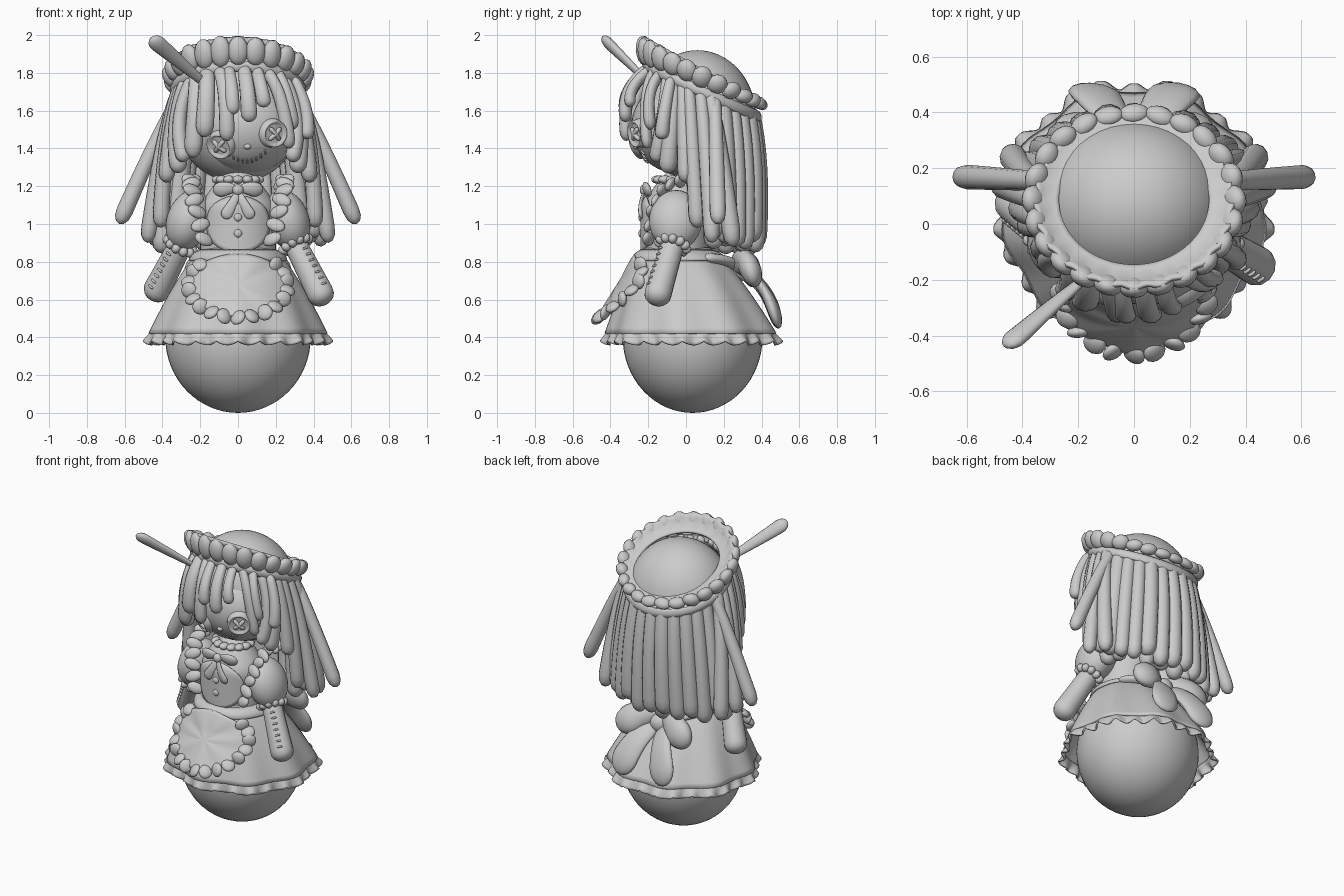
import bpy, bmesh, random
from math import sin, cos, pi, sqrt, radians
from mathutils import Vector as V, Matrix

random.seed(4)
if "Cube" in bpy.data.objects:
    bpy.data.objects.remove(bpy.data.objects["Cube"])

grey = bpy.data.materials.new("light_grey")
grey.use_nodes = True
grey.diffuse_color = (0.6, 0.6, 0.6, 1)
grey.node_tree.nodes["Principled BSDF"].inputs["Base Color"].default_value = (0.6, 0.6, 0.6, 1)


def finish(name, bm):
    bmesh.ops.remove_doubles(bm, verts=bm.verts, dist=0.0003)
    bmesh.ops.recalc_face_normals(bm, faces=bm.faces)
    mesh = bpy.data.meshes.new(name)
    bm.to_mesh(mesh)
    bm.free()
    mesh.materials.append(grey)
    mesh.polygons.foreach_set("use_smooth", [True] * len(mesh.polygons))
    obj = bpy.data.objects.new(name, mesh)
    bpy.context.collection.objects.link(obj)
    return obj


def surface(name, f, nu=48, nv=16, thick=0, bm=None):
    """Grid wrapped in u, open in v; f(u, v) gives the point."""
    own = bm is None
    bm = bm or bmesh.new()
    rows = [[bm.verts.new(f(i / nu, j / nv)) for i in range(nu)] for j in range(nv + 1)]
    for a, b in zip(rows, rows[1:]):
        for i in range(nu):
            k = (i + 1) % nu
            bm.faces.new((a[i], a[k], b[k], b[i]))
    if own:
        obj = finish(name, bm)
        if thick:
            mod = obj.modifiers.new("thickness", "SOLIDIFY")
            mod.thickness, mod.offset = thick, 0


def tube(bm, a, b, c, r, flat=1.0, root=0.7, side=None):
    """Rounded, tapering strand along a bent path."""
    a, b, c = V(a), V(b), V(c)

    def f(u, v):
        t = 0.5 - 0.5 * cos(pi * v)
        p = a * (1 - t) ** 2 + b * 2 * t * (1 - t) + c * t * t
        d = ((b - a) * (1 - t) + (c - b) * t).normalized()
        s = d.cross(V(side or (0.1, 0.9, 0.2))).normalized()
        n = s.cross(d)
        e = (c - a).length
        cap = max(0, 1 - min(t, 1 - t) * e / r)
        w = r * (root + (1 - root) * t) * sqrt(max(0, 1 - cap * cap))
        return p + (s * cos(2 * pi * u) + n * flat * sin(2 * pi * u)) * w
    surface("", f, 12, 18, bm=bm)


def tubes(name, items):
    bm = bmesh.new()
    for it in items:
        tube(bm, *it)
    finish(name, bm)


def blobs(name, items, seg=14):
    """Ellipsoids: (centre, radii, first axis, second axis)."""
    bm = bmesh.new()
    for c, r, *ax in items:
        x = V(ax[0]).normalized() if ax else V((1, 0, 0))
        z = x.cross(V(ax[1])).normalized() if ax else V((0, 0, 1))
        y = z.cross(x)
        rot = Matrix((x, y, z)).transposed().to_4x4()
        m = Matrix.Translation(V(c)) @ rot @ Matrix.Diagonal((*r, 1))
        bmesh.ops.create_uvsphere(bm, u_segments=seg, v_segments=seg * 2 // 3, radius=1, matrix=m)
    finish(name, bm)


# Round base, torso, head
blobs("round_base", [((0, 0.035, 0.4), (0.385, 0.37, 0.4))], 48)


def torso(a, z, off=0.0):
    w = min(1, max(0, (1.3 - z) / 0.2)) ** 0.6
    return V(((0.2 * w + off) * sin(a), -0.05 - (0.175 * w + off) * cos(a), z))


surface("torso", lambda u, v: torso(2 * pi * u, 0.78 + 0.5 * v))
blobs("hair_cap", [((0, 0.06, 1.57), (0.335, 0.31, 0.35))], 48)
FC, FR = V((0.04, -0.03, 1.515)), V((0.28, 0.26, 0.25))
blobs("face", [(FC, FR)], 40)


def on_face(x, z, off=0.0):
    dx, dz = (x - FC.x) / FR.x, (z - FC.z) / FR.z
    d = V((dx, -sqrt(max(0, 1 - dx * dx - dz * dz)), dz))
    n = V((d.x / FR.x, d.y / FR.y, d.z / FR.z)).normalized()
    return V((FC.x + d.x * FR.x, FC.y + d.y * FR.y, FC.z + d.z * FR.z)) + n * off, n


# Button eyes with cross stitches, stitched mouth, nose
for label, x, z in (("right", -0.09, 1.42), ("left", 0.185, 1.48)):
    p, n = on_face(x, z, 0.005)
    sx = n.cross(V((0, 0, 1))).normalized()
    sy = n.cross(sx)

    def button(u, v, p=p, n=n, sx=sx, sy=sy):
        h = -0.02 if v == 0 else 0.025 if v < 0.3 else 0.012
        return p + n * h + (sx * cos(2 * pi * u) + sy * sin(2 * pi * u)) * 0.078 * (1 - v)
    surface(label + "_button_eye", button, 28, 10)
    cross = []
    for k in (-1, 1):
        d = (sx + sy * k) * 0.032
        cross.append((p - d + n * 0.012, p + n * 0.035, p + d + n * 0.012, 0.012, 1, 1))
    tubes(label + "_eye_stitches", cross)
mouth = []
for i in range(9):
    x = -0.05 + i * 0.024
    z = 1.335 + 4.5 * (x - 0.04) ** 2
    a, c = on_face(x, z + 0.012, 0.002)[0], on_face(x + 0.004, z - 0.012, 0.002)[0]
    mouth.append((a, (a + c) / 2 + V((0, -0.006, 0)), c, 0.005, 1, 1, (1, 0, 0)))
tubes("mouth_stitches", mouth)
blobs("nose", [(on_face(0.05, 1.41)[0], (0.02, 0.015, 0.015))])


# Ruffled head band, tilted back
def halo(a, s=1.0, up=0.0):
    x, y = 0.345 * s * sin(a), -0.3 * s * cos(a)
    return V((x, 0.085 + y, 1.775 - 0.45 * y + up))


surface("head_band", lambda u, v: halo(2 * pi * u, 0.99 + 0.03 * sin(pi * v), -0.1 + 0.05 * v), 64, 5, 0.02)
surface("ruffle_lining", lambda u, v: halo(2 * pi * u, 0.78 + 0.26 * v + 0.02 * v * cos(48 * pi * u),
        0.005 + 0.035 * (1 + cos(2 * pi * u)) * v * v), 144, 6, 0.015)
lobes = []
for i in range(24):
    a = 2 * pi * i / 24
    h = 0.058 + 0.024 * cos(a) + random.uniform(-0.006, 0.006)
    out = V((sin(a), -cos(a), 0))
    lobes.append((halo(a, 1.04, 0.002), (h, 0.055, 0.038), V((0, 0, 1)) + out * (0.5 - 0.4 * cos(a)),
                  (cos(a), sin(a), 0.2 * (-1) ** i)))
blobs("head_ruffle", lobes)

# Rope hair: back curtain in two layers, side locks, fringe
back = []
for layer, n in ((0, 13), (1, 10)):
    for i in range(n):
        a = radians(100 + 160 * i / (n - 1))
        s = 1 - 0.17 * layer
        end = (0.41 * s * sin(a), 0.11 - 0.26 * s * cos(a), 0.82 + random.uniform(-0.04, 0.06) + 0.06 * abs(sin(a)))
        mid = (0.38 * s * sin(a), 0.1 - 0.305 * s * cos(a), 1.35)
        back.append((halo(a, 0.84 * s, -0.05), mid, end, 0.055 + random.uniform(-0.006, 0.006), 1, 0.85))
tubes("back_hair", back)
side_ends = [(104, 0.63, 0.17, 1.0, 0.045), (88, 0.48, 0.14, 0.9, 0.045), (75, 0.41, 0.06, 0.98, 0.045),
             (98, 0.44, 0.25, 0.88, 0.05), (68, 0.38, 0.0, 1.22, 0.045), (58, 0.31, -0.1, 1.27, 0.05),
             (48, 0.28, -0.16, 1.33, 0.042)]
locks = []
for s in (-1, 1):
    for deg, x, y, z, r in side_ends:
        root = halo(s * radians(deg), 0.92, -0.07)
        mid = V((s * (0.36 if x < 0.4 else 0.39), root.y * 0.7 + y * 0.3, 1.55))
        locks.append((root, mid, (s * x, y, z), r, 1, 0.7))
locks.append((halo(1.0, 1, -0.07), (0.39, -0.12, 1.6), (0.36, -0.13, 1.45), 0.04))
tubes("side_locks", locks)
fringe = []
for deg, x, z, r in ((-45, -0.24, 1.35, 0.05), (-32, -0.18, 1.46, 0.05), (-20, -0.06, 1.44, 0.042),
                     (-10, -0.03, 1.58, 0.04), (5, 0.06, 1.54, 0.045), (18, 0.14, 1.62, 0.04),
                     (26, 0.27, 1.4, 0.038), (40, 0.29, 1.5, 0.04)):
    tip = V((x, -0.32 + 1.6 * x * x, z))
    fringe.append((halo(radians(deg), 0.9, -0.06), (x * 0.9, tip.y - 0.04, 1.72), tip, r, 0.8, 0.8))
tubes("fringe", fringe)
tubes("stray_lock", [((-0.17, -0.19, 1.74), (-0.28, -0.28, 1.83), (-0.46, -0.44, 1.985), 0.048, 0.6, 0.4)])


# Pleated skirt, fuller at the back, and lace hem
def skirt(a, z, off=0.0, pleat=0.014):
    k = max(0, (0.86 - z) / 0.45)
    w = off + pleat * k * cos(9 * a)
    g = min(k, 1.3) ** 0.75
    return V(((0.185 + 0.28 * g + w) * sin(a), -0.05 + 0.085 * g - (0.175 + 0.275 * g + w) * cos(a), z))


surface("skirt", lambda u, v: skirt(2 * pi * u, 0.87 - 0.45 * v), 108, 16, 0.012)
surface("lace_hem", lambda u, v: skirt(2 * pi * u, 0.43 - v * (0.05 + 0.022 * abs(sin(26 * pi * u))),
        -0.008 + 0.02 * v * cos(52 * pi * u)), 234, 5, 0.01)
surface("waist_band", lambda u, v: skirt(2 * pi * u, 0.86 - 0.055 * v, 0.012 + 0.012 * sin(pi * v)), 48, 6, 0.012)


# Apron laid over the skirt, standing out at its scalloped edge
def apron(phi, rho, off):
    x, z = 0.255 * rho * sin(phi), 0.675 - 0.165 * rho * cos(phi)
    p, q = skirt(pi / 2, z, 0, 0), skirt(0, z, off + 0.22 * max(0, 0.72 - z), 0)
    return V((x, p.y + (q.y - p.y) * sqrt(max(0, 1 - (x / (p.x + 0.05)) ** 2)), z))


surface("apron", lambda u, v: apron(2 * pi * u, v, 0.03 + 0.006 * cos(14 * pi * u) * v), 64, 10, 0.012)
edge = []
for i in range(17):
    phi = radians(-130 + 260 * i / 16)
    p = apron(phi, 1.03, 0.035)
    edge.append((p, (0.045, 0.043, 0.022), apron(phi, 1.1, 0.035) - apron(phi, 0.9, 0.025),
                 apron(phi + 0.1, 1.04, 0.035 + 0.02 * (-1) ** i) - p))
blobs("apron_frill", edge)

# Bib with strap frills, collar, neck bow, buttons
surface("bib", lambda u, v: torso(0.9 * v * cos(2 * pi * u), 1.0 + 0.15 * v * sin(2 * pi * u), 0.012), 32, 8, 0.01)
straps = []
for s in (-1, 1):
    for i in range(9):
        t = i / 8
        p = V((s * (0.18 + 0.07 * sin(pi * t * 0.7)), -0.2 + 0.3 * t * t, 0.92 + 0.31 * sin(pi * t * 0.62)))
        straps.append((p, (0.055, 0.036, 0.022), (s, -0.4, 0.4 * (-1) ** i), (0, 0.4, 1)))
blobs("strap_frills", straps)
blobs("collar", [(torso(2 * pi * i / 14, 1.235, 0.01), (0.03, 0.035, 0.022)) for i in range(14)])
bow = []
for s in (-1, 1):
    bow.append(((0, -0.2, 1.18), (s * 0.05, -0.23, 1.2), (s * 0.13, -0.19, 1.17), 0.05, 0.5, 0.4))
    bow.append(((0, -0.22, 1.17), (s * 0.03, -0.25, 1.1), (s * 0.075, -0.235, 1.03), 0.035, 0.4, 0.5))
tubes("neck_bow", bow)
blobs("neck_bow_knot", [((0, -0.22, 1.18), (0.03, 0.025, 0.03))])
blobs("buttons", [((0, -0.238, z), (0.022, 0.014, 0.022)) for z in (0.95, 1.035)])

# Puffed sleeves, cuffs, arms (the right one swings back) and stitches
sleeves, arms, cuffs, stitches = [], [], [], []
for s, tip in ((1, V((0.465, -0.165, 0.575))), (-1, V((-0.455, 0.1, 0.6)))):
    wrist = V((s * 0.305, -0.05 + 0.12 * tip.y, 0.89))
    axis = (tip - wrist).normalized()
    sx = axis.cross(V((0, 1, 0))).normalized()
    sy = axis.cross(sx)
    sleeves.append(((s * 0.262, -0.055, 1.02), (0.165, 0.115, 0.14), (s * 0.35, -0.06, -1), (s, 0, 0)))
    arms.append((wrist - axis * 0.06, (wrist + tip) / 2, tip, 0.076, 1, 0.8))
    for i in range(11):
        a = 2 * pi * i / 11
        d = sx * cos(a) + sy * sin(a)
        cuffs.append((wrist + d * 0.072, (0.03, 0.028, 0.024), d, axis + d * 0.4 * (-1) ** i))
    seam = (V((s * 0.7, -1, 0)) - axis * axis.dot(V((s * 0.7, -1, 0)))).normalized()
    across = axis.cross(seam)
    for i in range(7):
        t = 0.15 + 0.1 * i
        p = wrist.lerp(tip, t) + seam * (0.063 + 0.01 * t)
        stitches.append((p - across * 0.016, p + seam * 0.008, p + across * 0.016, 0.006, 1, 1, seam))
blobs("sleeves", sleeves, 28)
tubes("arms", arms)
blobs("cuff_frills", cuffs, 10)
tubes("arm_stitches", stitches)

# Large bow draped on the back of the skirt
sash = []
for s in (-1, 1):
    sash.append(((0, 0.24, 0.77), (s * 0.14, 0.34, 0.85), (s * 0.25, 0.36, 0.68), 0.115, 0.6, 0.5))
    sash.append(((s * 0.02, 0.27, 0.76), (s * 0.1, 0.44, 0.7), (s * 0.17, 0.49, 0.45), 0.11, 0.35, 0.5))
    sash.append(((s * 0.19, 0.08, 0.82), (s * 0.14, 0.22, 0.82), (0, 0.26, 0.77), 0.05, 0.6, 0.9, (0, 0, 1)))
tubes("back_bow", sash)
blobs("back_bow_knot", [((0, 0.28, 0.76), (0.065, 0.06, 0.065))], 20)
